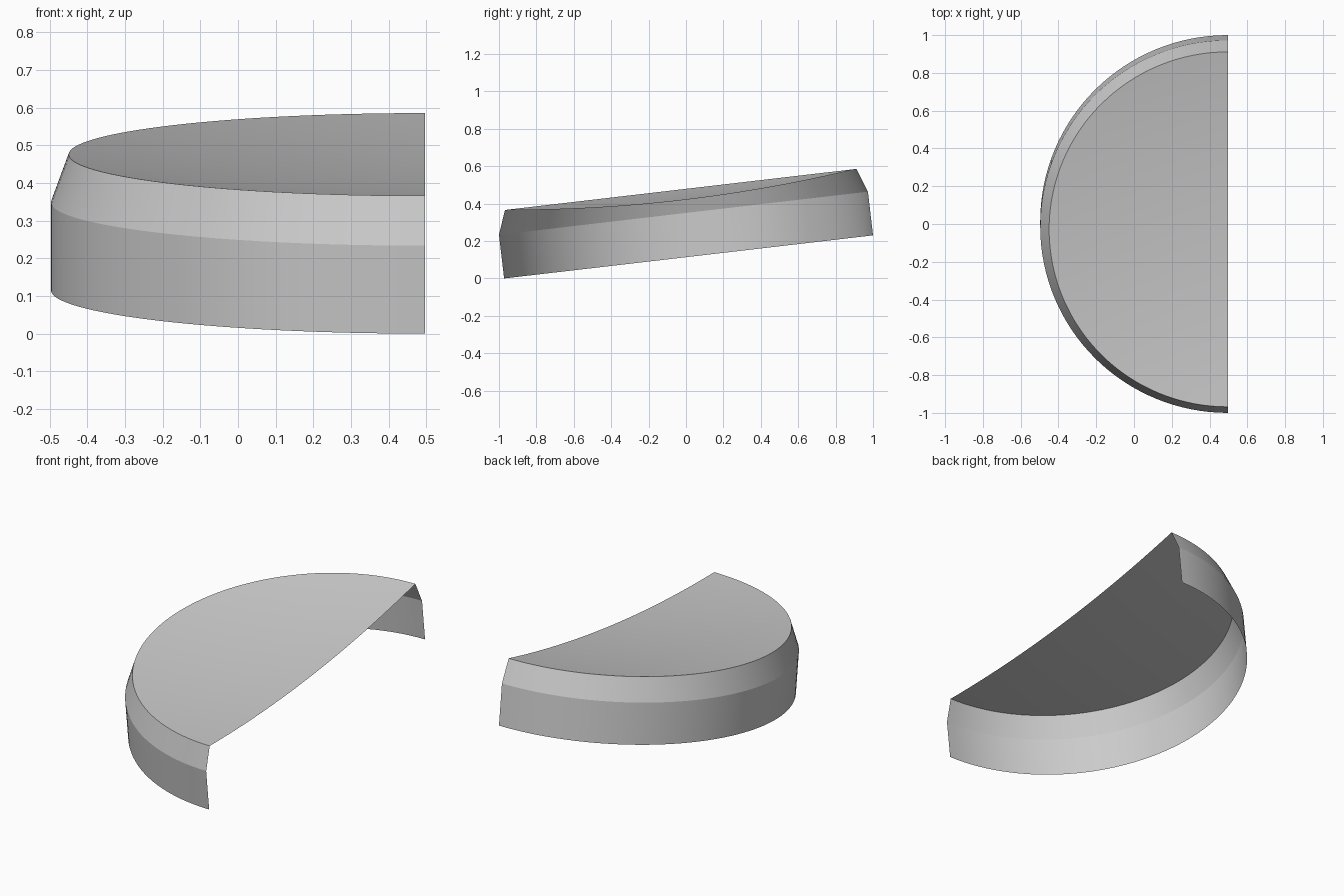
import bpy, bmesh
from math import sin, cos, pi, radians
from mathutils import Matrix

if "Cube" in bpy.data.objects:
    bpy.data.objects.remove(bpy.data.objects["Cube"])

R, RIM, H1, H2, SAG = 0.993, 0.946, 0.235, 0.363, 0.058
TILT = radians(6.66)
SEG, RINGS = 64, 16

# Profile (radius, height): straight wall, tapered band, shallow bowl to the centre
profile = [(R, 0), (R, H1), (RIM, H2)]
for i in range(1, RINGS):
    t = 1 - i / RINGS
    profile.append((RIM * t, H2 - SAG * (1 - t * t)))

# Half-revolve the open shell, flat cut facing +x
bm = bmesh.new()
rows = []
for r, z in profile:
    rows.append([bm.verts.new((-r * sin(pi * j / SEG), r * cos(pi * j / SEG), z))
                 for j in range(SEG + 1)])
for a, b in zip(rows, rows[1:]):
    for j in range(SEG):
        bm.faces.new((a[j], a[j + 1], b[j + 1], b[j]))
centre = bm.verts.new((0, 0, H2 - SAG))
for j in range(SEG):
    bm.faces.new((rows[-1][j], rows[-1][j + 1], centre))

# Tilt the back upward and rest the front edge on the ground
place = Matrix.Translation((R / 2, 1 - R * cos(TILT), R * sin(TILT)))
bm.transform(place @ Matrix.Rotation(TILT, 4, 'X'))

mesh = bpy.data.meshes.new("half_dish_shell")
bm.to_mesh(mesh)
bm.free()
shell = bpy.data.objects.new("half_dish_shell", mesh)
bpy.context.collection.objects.link(shell)
bpy.context.view_layer.objects.active = shell
shell.select_set(True)
bpy.ops.object.shade_smooth_by_angle(angle=radians(15))
